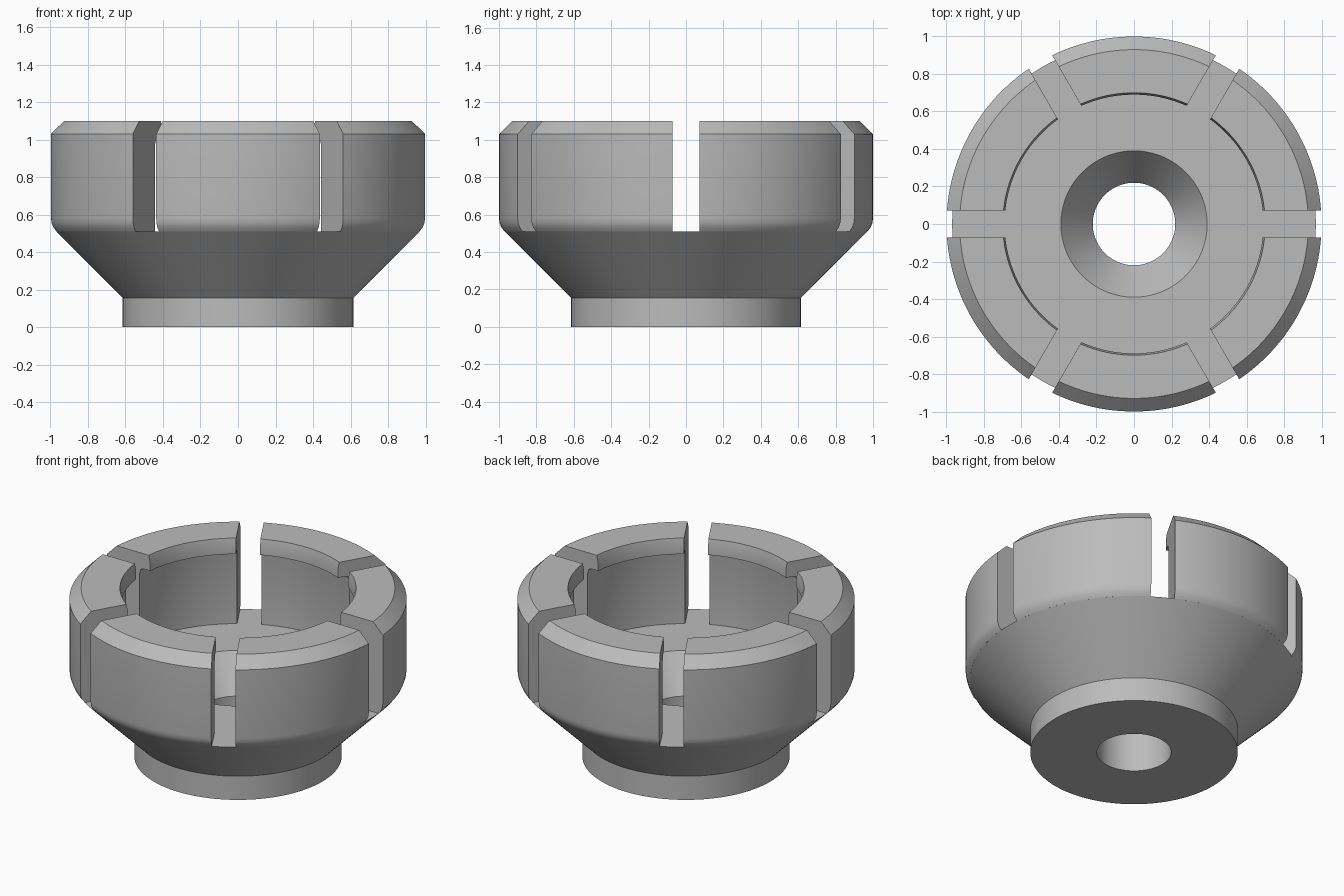
import bpy
import bmesh
from math import asin, cos, sin, pi, radians

cube = bpy.data.objects.get("Cube")
if cube:
    bpy.data.objects.remove(cube, do_unlink=True)

# Single plain metal colour
grey = bpy.data.materials.new("light_grey_metal")
grey.use_nodes = True
colour = (0.5, 0.5, 0.5, 1)
grey.diffuse_color = colour
grey.node_tree.nodes["Principled BSDF"].inputs["Base Color"].default_value = colour


def sweep(name, profile, steps, half_gap=None, start=0.0, span=2 * pi):
    """Revolve a closed (radius, height) profile; half_gap leaves parallel-sided slots."""
    bm = bmesh.new()
    full = half_gap is None
    rings = []
    for i in range(steps if full else steps + 1):
        ring = []
        for r, z in profile:
            trim = 0 if full else asin(half_gap / r)
            a = start + trim + (span - 2 * trim) * i / steps
            ring.append(bm.verts.new((r * cos(a), r * sin(a), z)))
        rings.append(ring)
    count = len(profile)
    for i in range(steps):
        a, b = rings[i], rings[(i + 1) % len(rings)]
        for j in range(count):
            k = (j + 1) % count
            bm.faces.new((a[j], b[j], b[k], a[k]))
    if not full:
        bm.faces.new(rings[0])
        bm.faces.new(rings[-1])
    bmesh.ops.recalc_face_normals(bm, faces=bm.faces)
    mesh = bpy.data.meshes.new(name)
    bm.to_mesh(mesh)
    bm.free()
    mesh.materials.append(grey)
    obj = bpy.data.objects.new(name, mesh)
    bpy.context.collection.objects.link(obj)
    bpy.ops.object.select_all(action="DESELECT")
    obj.select_set(True)
    bpy.context.view_layer.objects.active = obj
    bpy.ops.object.shade_smooth_by_angle(angle=radians(25))
    return obj


FLOOR = 0.51

# Base: straight foot, flared cone, flat floor and countersunk centre hole
base_profile = [(0.22, 0), (0.615, 0), (0.615, 0.155), (0.97, FLOOR),
                (0.39, FLOOR), (0.22, 0.29)]
sweep("base", base_profile, 120)

# Jaws: rounded lower edge, chamfered rim and an inward retaining lip
jaw_profile = [(0.97, FLOOR), (0.988, 0.533), (0.997, 0.556), (1, 0.58),
               (1, 1.03), (0.93, 1.1), (0.70, 1.1), (0.69, 1.05),
               (0.69, 1.0), (0.74, 1.0), (0.758, 0.992), (0.765, 0.965),
               (0.765, FLOOR)]
JAWS = 6
for n in range(JAWS):
    sweep(f"jaw_{n + 1}", jaw_profile, 24, half_gap=0.072,
          start=n * 2 * pi / JAWS, span=2 * pi / JAWS)
